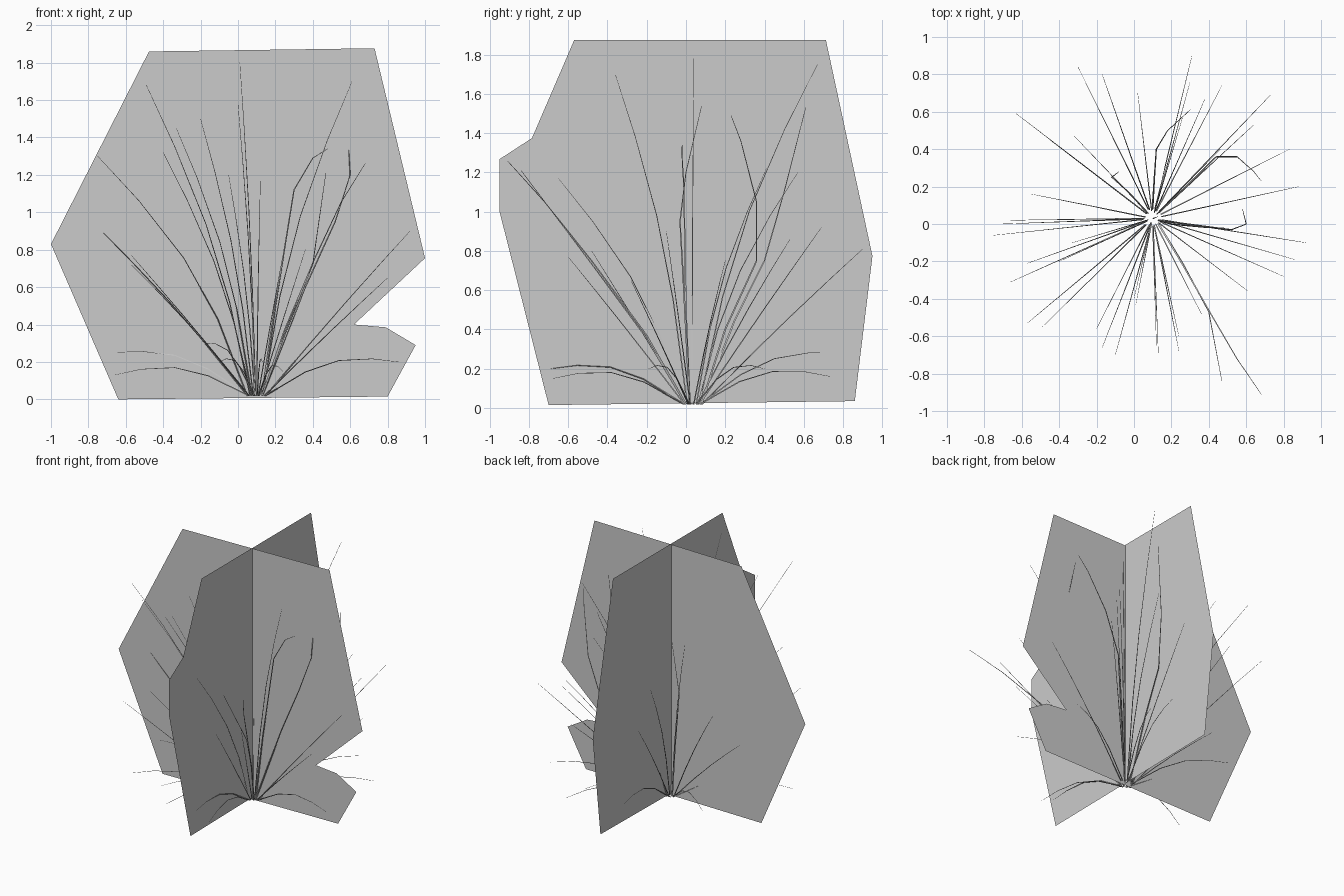
import bpy, bmesh, math, random
from mathutils import Vector

random.seed(4)
CX, CY = 0.10, 0.03          # where the cards cross and the stems sprout


def finish(bm, name):
    me = bpy.data.meshes.new(name)
    bm.to_mesh(me)
    bm.free()
    ob = bpy.data.objects.new(name, me)
    bpy.context.collection.objects.link(ob)
    return ob


def card(name, points):
    bm = bmesh.new()
    face = bm.faces.new([bm.verts.new(p) for p in points])
    bmesh.ops.triangulate(bm, faces=[face])
    finish(bm, name)


def stem(bm, pts, r=0.004):
    """Tapered three-sided tube through the points."""
    rings = []
    for i, p in enumerate(pts):
        d = pts[min(i + 1, len(pts) - 1)] - pts[max(i - 1, 0)]
        u = d.orthogonal().normalized()
        v = d.cross(u).normalized()
        rr = r * (1 - 0.75 * i / (len(pts) - 1))
        rings.append([bm.verts.new(p + rr * (math.cos(a) * u + math.sin(a) * v))
                      for a in (k * math.tau / 3 for k in range(3))])
    for a, b in zip(rings, rings[1:]):
        for k in range(3):
            bm.faces.new((a[k], a[(k + 1) % 3], b[(k + 1) % 3], b[k]))


# Crossed foliage cards
front = [(-.64, 0), (.80, .015), (.95, .29), (.79, .385), (.62, .40), (1, .755),
         (.73, 1.877), (-.476, 1.86), (-1, .83), (-.54, .455), (-.695, .37)]
side = [(-.70, .015), (.86, .035), (.866, .173), (.672, .484), (.637, .494),
        (.95, .774), (.713, 1.874), (-.57, 1.874), (-.785, 1.375), (-.95, 1.268),
        (-.88, 1.166), (-.95, 1.0), (-.48, .458), (-.70, .448), (-.71, .148)]
card("leaf_card_front", [(x, CY, z) for x, z in front])
card("leaf_card_side", [(CX, y, z) for y, z in side])

# Thick bent stems, followed point by point
bent = [
    [(.13, 0, .02), (.25, -.20, .37), (.41, -.48, .75), (.55, -.72, 1.05), (.68, -.91, 1.26)],
    [(.13, 0, .02), (.26, -.21, .37), (.40, -.47, .72), (.47, -.84, 1.21)],
    [(.15, .08, .02), (.28, .20, .40), (.44, .36, .75), (.55, .36, 1.05), (.64, .28, 1.36), (.68, .23, 1.49)],
    [(.13, .02, .02), (.20, .0, .5), (.30, -.01, 1.12), (.40, -.02, 1.29), (.48, -.02, 1.34)],
    [(.13, .02, .02), (.36, -.01, .6), (.52, -.03, .95), (.60, 0, 1.2), (.58, .08, 1.54)],
    [(.10, .08, .02), (.11, .25, .45), (.12, .40, .75), (.18, .50, 1.1), (.30, .61, 1.53)],
    [(.07, .06, .02), (-.03, .17, .45), (-.12, .25, .9), (-.08, .28, 1.3)],
]
bm = bmesh.new()
for path in bent:
    stem(bm, [Vector(p) for p in path], 0.006)
finish(bm, "thick_stems")

# Thin stems, given by their tips: tall ones sweep up, low ones arch over
tall = [(.01, -.43, 1.8), (0, -.4, 1.58), (-.2, -.56, 1.5), (-.4, -.2, 1.32), (-.49, -.55, 1.68),
        (.12, -.65, 1.17), (.61, -.36, 1.7), (-.75, -.06, 1.3), (-.72, 0, .89), (-.57, -.53, .77),
        (-.57, -.21, .72), (.92, -.1, .9), (.80, -.28, .65), (.36, -.48, .8), (-.05, -.35, 1.2),
        (-.33, -.1, 1.45), (.38, .67, 1.75), (.26, .57, 1.2), (.47, .41, 1.22), (.73, .69, .92),
        (.31, .9, .81), (.64, .53, .86), (.88, .2, .75), (.13, .04, 1.78), (-.63, .59, 1.0),
        (-.30, .84, 1.2), (-.17, .8, .85), (-.32, .47, 1.4), (-.55, .16, .6), (.24, -.6, .77)]
low = [(.86, -.19, .20), (-.66, -.31, .13), (-.66, .02, .25), (.24, -.68, .15), (.13, -.69, .20),
       (.30, .76, .28), (.83, .40, .20), (.47, .74, .16), (-.10, -.7, .2), (-.45, .45, .2),
       (-.17, -.66, .3), (.02, .7, .22)]
bm = bmesh.new()
for tip in tall + low:
    tip = Vector(tip)
    d = Vector((tip.x - CX, tip.y - CY, 0))
    base = Vector((CX, CY, .02)) + d * 0.06
    arch = 0.09 if tip.z < 0.35 else 0.04 * random.random()
    pts = []
    for t in (0, .3, .55, .8, 1):
        p = base.lerp(tip, t)
        p.z += arch * math.sin(t * math.pi)
        if tip.z > 1:
            p -= d * 0.12 * math.sin(t * math.pi)
        pts.append(p)
    stem(bm, pts, 0.004)
finish(bm, "thin_stems")
